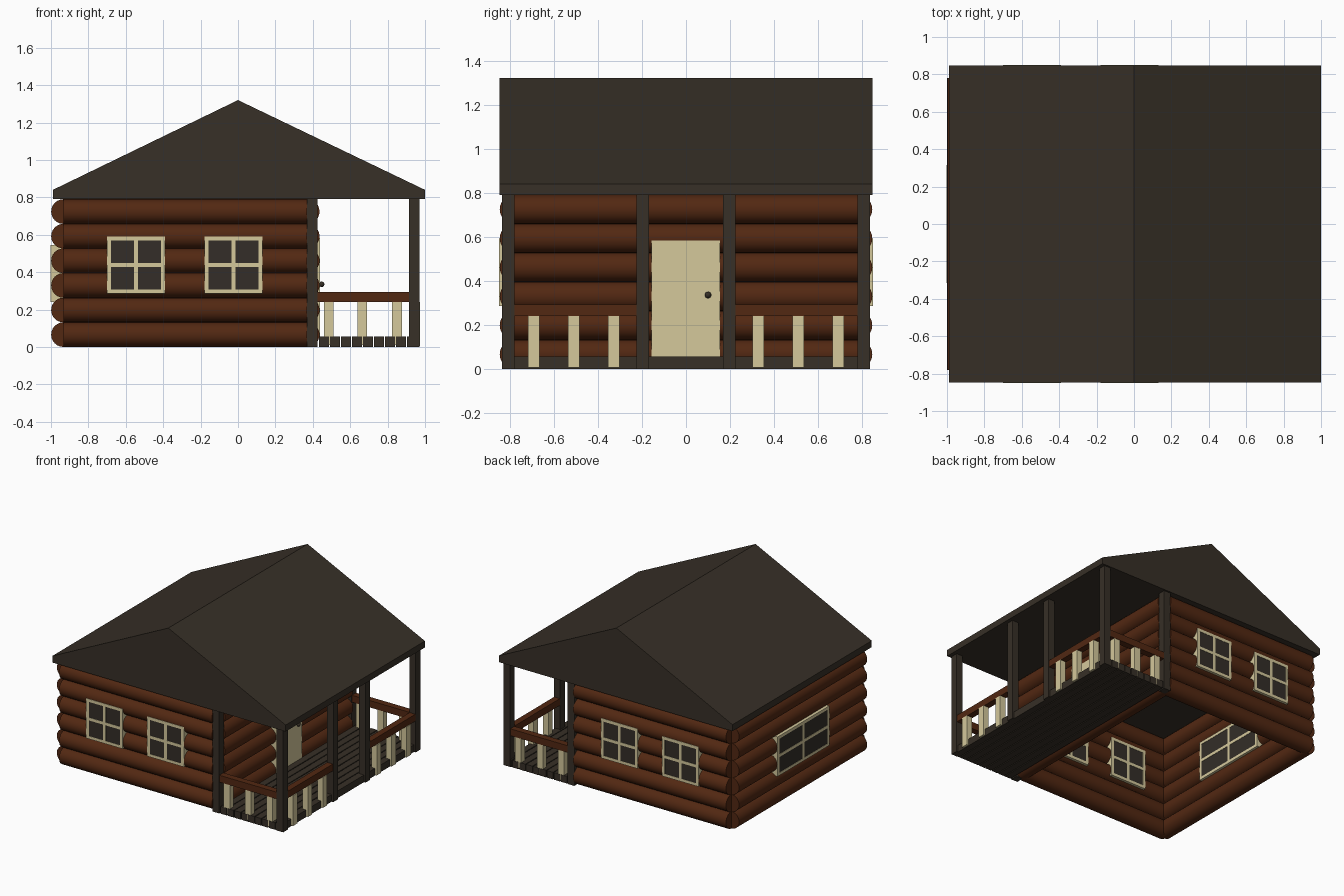
import bpy, bmesh, math
from mathutils import Matrix, Vector

if "Cube" in bpy.data.objects:
    bpy.data.objects.remove(bpy.data.objects["Cube"])


def material(name, rgb):
    m = bpy.data.materials.new(name)
    m.diffuse_color = (*rgb, 1)
    m.use_nodes = True
    m.node_tree.nodes["Principled BSDF"].inputs["Base Color"].default_value = m.diffuse_color
    return m


LOG = material("log brown", (0.085, 0.021, 0.006))
DARK = material("dark timber", (0.038, 0.029, 0.02))
GLASS = material("dark glass", (0.033, 0.027, 0.021))
CREAM = material("cream paint", (0.66, 0.58, 0.33))


def finish(name, bm, mat):
    bmesh.ops.recalc_face_normals(bm, faces=bm.faces)
    me = bpy.data.meshes.new(name)
    bm.to_mesh(me)
    bm.free()
    me.materials.append(mat)
    ob = bpy.data.objects.new(name, me)
    bpy.context.collection.objects.link(ob)
    return ob


def boxes(name, mat, items):
    """Each item is (x0, x1, y0, y1, z0, z1)."""
    bm = bmesh.new()
    for x0, x1, y0, y1, z0, z1 in items:
        c = Vector((x0 + x1, y0 + y1, z0 + z1)) / 2
        s = Matrix.Diagonal((x1 - x0, y1 - y0, z1 - z0, 1))
        bmesh.ops.create_cube(bm, size=1, matrix=Matrix.Translation(c) @ s)
    return finish(name, bm, mat)


R, ROWS = 0.066, 6
WALL_L, WALL_R, WALL_Y = -0.933, 0.37, 0.78


def log_wall(name, a, b):
    """Stack of round logs between two plan points."""
    a, b = Vector((*a, 0)), Vector((*b, 0))
    rot = (b - a).to_track_quat('Z', 'Y').to_matrix().to_4x4()
    bm = bmesh.new()
    for i in range(ROWS):
        c = (a + b) / 2 + Vector((0, 0, R + i * 0.1316))
        bmesh.ops.create_cone(bm, cap_ends=True, segments=24, radius1=R, radius2=R,
                              depth=(b - a).length, matrix=Matrix.Translation(c) @ rot)
    for f in bm.faces:
        f.smooth = len(f.verts) == 4
        if not f.smooth:
            for e in f.edges:
                e.smooth = False
    return finish(name, bm, LOG)


# log walls
log_wall("front_wall", (WALL_L, -WALL_Y), (WALL_R, -WALL_Y))
log_wall("back_wall", (WALL_L, WALL_Y), (WALL_R, WALL_Y))
log_wall("left_wall", (WALL_L, -WALL_Y), (WALL_L, WALL_Y))
log_wall("porch_wall", (WALL_R, -WALL_Y), (WALL_R, WALL_Y))

# solid gable roof
bm = bmesh.new()
prof = [(-0.99, 0.79), (1.0, 0.79), (1.0, 0.84), (0.0, 1.32), (-0.99, 0.84)]
face = bm.faces.new([bm.verts.new((x, -0.848, z)) for x, z in prof])
ext = bmesh.ops.extrude_face_region(bm, geom=[face])
bmesh.ops.translate(bm, vec=(0, 1.696, 0),
                    verts=[v for v in ext["geom"] if isinstance(v, bmesh.types.BMVert)])
finish("roof", bm, DARK)


# windows: frame with cross bars, and glass, running through the wall
def window(name, wall, along_x, a, b, z0, z1):
    w, h = 0.022, 0.011
    m, n = (a + b) / 2, (z0 + z1) / 2

    def span(p, q, r, s, d):
        if along_x:
            return (p, q, wall - d, wall + d, r, s)
        return (wall - d, wall + d, p, q, r, s)
    d = R + 0.003
    boxes(name + "_frame", CREAM, [
        span(a, a + w, z0, z1, d), span(b - w, b, z0, z1, d),
        span(m - h, m + h, z0 + w, z1 - w, d),
        span(a + w, b - w, z0, z0 + w, d), span(a + w, b - w, z1 - w, z1, d),
        span(a + w, m - h, n - h, n + h, d), span(m + h, b - w, n - h, n + h, d)])
    boxes(name + "_glass", GLASS, [span(a + 0.01, b - 0.01, z0 + 0.01, z1 - 0.01, R + 0.0008)])


for side, y in (("front", -WALL_Y), ("back", WALL_Y)):
    window(side + "_window_left", y, True, -0.70, -0.39, 0.285, 0.592)
    window(side + "_window_right", y, True, -0.18, 0.132, 0.285, 0.592)
window("left_window", WALL_L, False, -0.315, 0.315, 0.24, 0.545)

# door and knob
boxes("door", CREAM, [(0.30, 0.439, -0.157, 0.155, 0.055, 0.582)])
bm = bmesh.new()
bmesh.ops.create_uvsphere(bm, u_segments=12, v_segments=8, radius=0.015,
                          matrix=Matrix.Translation((0.447, 0.10, 0.335)))
for f in bm.faces:
    f.smooth = True
finish("door_knob", bm, DARK)

# porch posts
boxes("porch_posts", DARK,
      [(0.915, 0.97, y - 0.028, y + 0.028, 0, 0.79) for y in (-0.807, -0.197, 0.197, 0.807)]
      + [(0.368, 0.424, y - 0.028, y + 0.028, 0, 0.79) for y in (-0.807, 0.807)])

# porch deck planks
boxes("porch_deck", DARK,
      [(0.434 + i * 0.0588, 0.434 + i * 0.0588 + 0.052, -0.832, 0.832, 0, 0.055) for i in range(9)])

# railings and balusters, mirrored front to back
rails, sticks = [], []
for s in (-1, 1):
    def add(target, x0, x1, y0, y1, z0, z1):
        lo, hi = sorted((s * y0, s * y1))
        target.append((x0, x1, lo, hi, z0, z1))
    add(rails, 0.424, 0.915, 0.782, 0.832, 0.24, 0.293)
    add(rails, 0.918, 0.967, 0.225, 0.779, 0.24, 0.293)
    for x in (0.485, 0.665, 0.85):
        add(sticks, x - 0.026, x + 0.026, 0.784, 0.83, 0.01, 0.24)
    for y in (0.328, 0.51, 0.692):
        add(sticks, 0.925, 0.972, y - 0.026, y + 0.026, 0.005, 0.24)
boxes("porch_rails", LOG, rails)
boxes("porch_balusters", CREAM, sticks)
